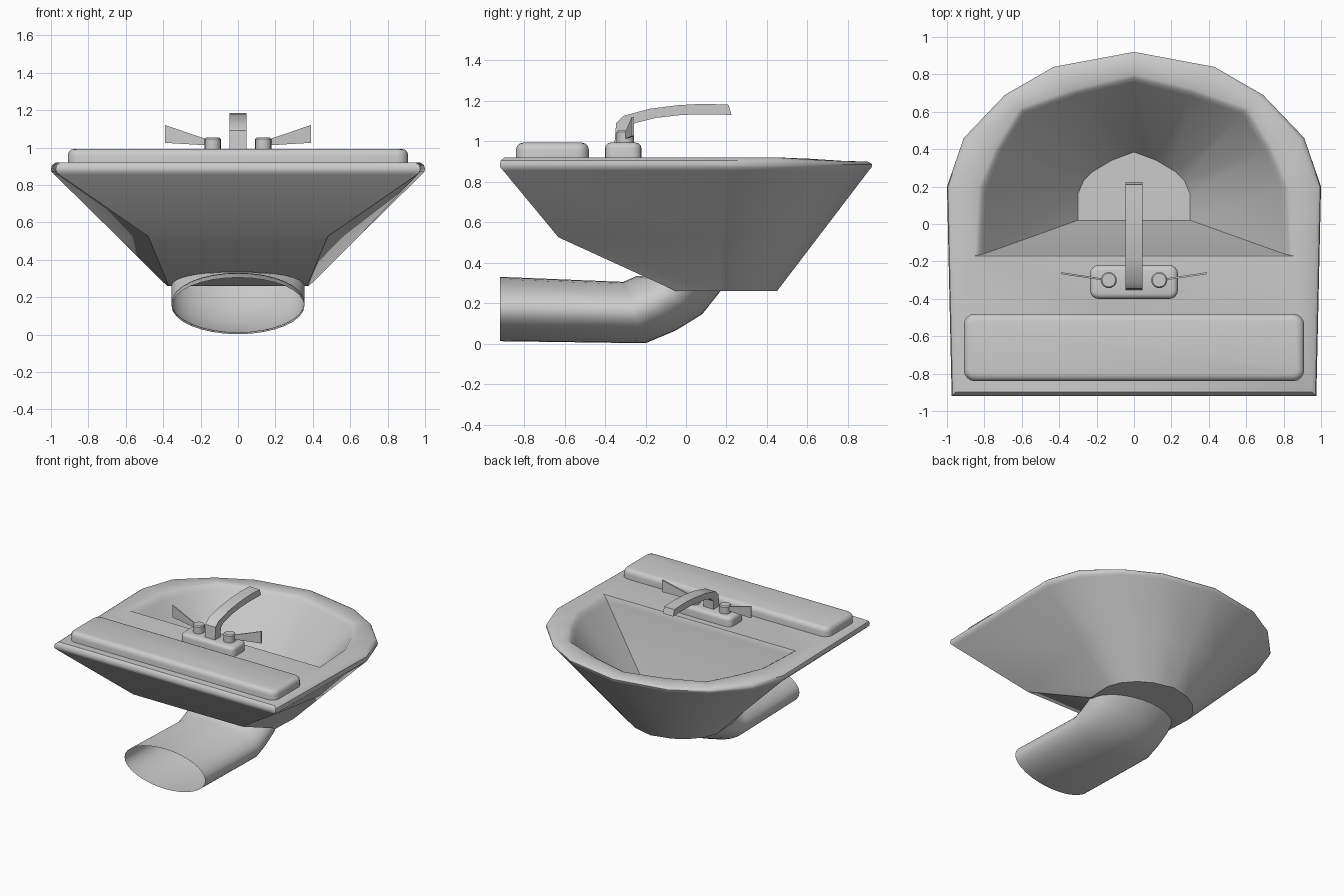
import bpy, bmesh, math
from mathutils import Vector

if "Cube" in bpy.data.objects:
    bpy.data.objects.remove(bpy.data.objects["Cube"])


def finish(name, bm, angle=40):
    bmesh.ops.recalc_face_normals(bm, faces=bm.faces[:])
    me = bpy.data.meshes.new(name)
    bm.to_mesh(me)
    bm.free()
    ob = bpy.data.objects.new(name, me)
    bpy.context.collection.objects.link(ob)
    bpy.ops.object.select_all(action='DESELECT')
    ob.select_set(True)
    bpy.context.view_layer.objects.active = ob
    bpy.ops.object.shade_smooth_by_angle(angle=math.radians(angle))
    return ob


def loft(bm, rings, cap_start=False, cap_end=False):
    vs = [[bm.verts.new(p) for p in r] for r in rings]
    n = len(vs[0])
    for a, b in zip(vs, vs[1:]):
        for i in range(n):
            j = (i + 1) % n
            bm.faces.new((a[i], a[j], b[j], b[i]))
    if cap_start:
        bm.faces.new(vs[0])
    if cap_end:
        bm.faces.new(vs[-1])


def mirrored(half):
    # half outline ends on x = 0; add the other side
    return half + [(-x, y) for x, y in reversed(half[:-1])]


def ring(outline, z, s=1.0, dip=0.0):
    return [(x * s, y * s, z - dip * min(1, max(0, (y - 0.55) / 0.2))) for x, y in outline]


def rounded_box(name, lo, hi, r, seg=4):
    bm = bmesh.new()
    bmesh.ops.create_cube(bm, size=1)
    for v in bm.verts:
        v.co = [(lo[i] + hi[i]) / 2 + v.co[i] * (hi[i] - lo[i]) for i in range(3)]
    bmesh.ops.bevel(bm, geom=[e for e in bm.edges if abs(e.verts[0].co.z - e.verts[1].co.z) > 0.01],
                    offset=r, segments=seg, profile=0.5, affect='EDGES')
    top = [e for e in bm.edges if all(v.co.z > hi[2] - 1e-4 for v in e.verts)]
    bmesh.ops.bevel(bm, geom=top, offset=r * 0.6, segments=3, profile=0.5, affect='EDGES')
    return finish(name, bm)


# basin: outer shell, rim, deck and bowl in one skin
outer = mirrored([(-0.975, -0.92), (-1, 0.2), (-0.91, 0.46), (-0.69, 0.69), (-0.43, 0.84), (0, 0.92)])
foot = mirrored([(-0.37, -0.05), (-0.38, 0.16), (-0.34, 0.26), (-0.26, 0.35), (-0.16, 0.41), (0, 0.45)])
mouth = mirrored([(-0.85, -0.17), (-0.83, 0.2), (-0.74, 0.41), (-0.61, 0.62), (-0.32, 0.72), (0, 0.8)])
floor = mirrored([(-0.3, 0.02), (-0.3, 0.16), (-0.27, 0.23), (-0.22, 0.28), (-0.12, 0.34), (0, 0.385)])
mid = [(a[0] * 0.43 + b[0] * 0.57, a[1] * 0.43 + b[1] * 0.57) for a, b in zip(outer, foot)]
mid[0], mid[-1] = (-0.48, -0.63), (0.48, -0.63)
bm = bmesh.new()
loft(bm, [ring(foot, 0.26), ring(mid, 0.525), ring(outer, 0.855, 0.982), ring(outer, 0.87, 0.996),
          ring(outer, 0.885), ring(outer, 0.905, 0.995, 0.015), ring(outer, 0.92, 0.975, 0.02),
          ring(mouth, 0.92, 1, 0.02), ring(mouth, 0.91, 0.975, 0.02), ring(mouth, 0.88, 0.95, 0.01),
          ring(floor, 0.31)], True, True)
finish("basin", bm, 38)

# drain pipe: open elliptical tube, bending up into the basin (bottom point, top point per ring)
bm = bmesh.new()
rings = []
for (y0, z0), (y1, z1) in [((-0.92, 0.012), (-0.92, 0.33)), ((-0.2, 0.002), (-0.31, 0.305)),
                           ((-0.05, 0.065), (-0.275, 0.32)), ((0.08, 0.145), (-0.24, 0.335)),
                           ((0.175, 0.265), (-0.21, 0.335))]:
    c = Vector((0, (y0 + y1) / 2, (z0 + z1) / 2))
    d = Vector((0, (y1 - y0) / 2, (z1 - z0) / 2))
    rings.append([c + d * math.sin(t) + Vector((0.355 * math.cos(t), 0, 0))
                  for t in (2 * math.pi * i / 32 for i in range(32))])
loft(bm, rings)
finish("drain_pipe", bm, 60)

# raised back ledge and tap base
rounded_box("back_ledge", (-0.91, -0.84, 0.9), (0.91, -0.48, 0.993), 0.06)
rounded_box("tap_base", (-0.235, -0.4, 0.9), (0.235, -0.22, 0.993), 0.045)

# spout: square section swept along an arc
bm = bmesh.new()
lower = [(-0.285, 0.97), (-0.28, 1.06), (-0.25, 1.09), (-0.15, 1.115), (-0.02, 1.13), (0.1, 1.133), (0.225, 1.13)]
upper = [(-0.355, 0.97), (-0.345, 1.09), (-0.31, 1.125), (-0.18, 1.16), (-0.04, 1.178), (0.09, 1.185), (0.21, 1.18)]
loft(bm, [[(-0.045, *a), (0.045, *a), (0.045, *b), (-0.045, *b)] for a, b in zip(lower, upper)], True, True)
finish("spout", bm, 30)

# tap knobs with flared flat blades
for side, s in (("left", -1), ("right", 1)):
    bm = bmesh.new()
    loft(bm, [[(s * 0.135 + r * math.cos(t), -0.3 + r * math.sin(t), z)
               for t in (2 * math.pi * i / 20 for i in range(20))]
              for r, z in ((0.043, 0.97), (0.043, 1.045), (0.036, 1.053))], True, True)
    finish(side + "_knob", bm)
    bm = bmesh.new()
    loft(bm, [[(s * x, y - 0.005, z0), (s * x, y + 0.005, z0), (s * x, y + 0.005, z1), (s * x, y - 0.005, z1)]
              for x, y, z0, z1 in ((0.14, -0.3, 1.01, 1.035), (0.39, -0.263, 1.025, 1.12))], True, True)
    finish(side + "_handle", bm, 30)
